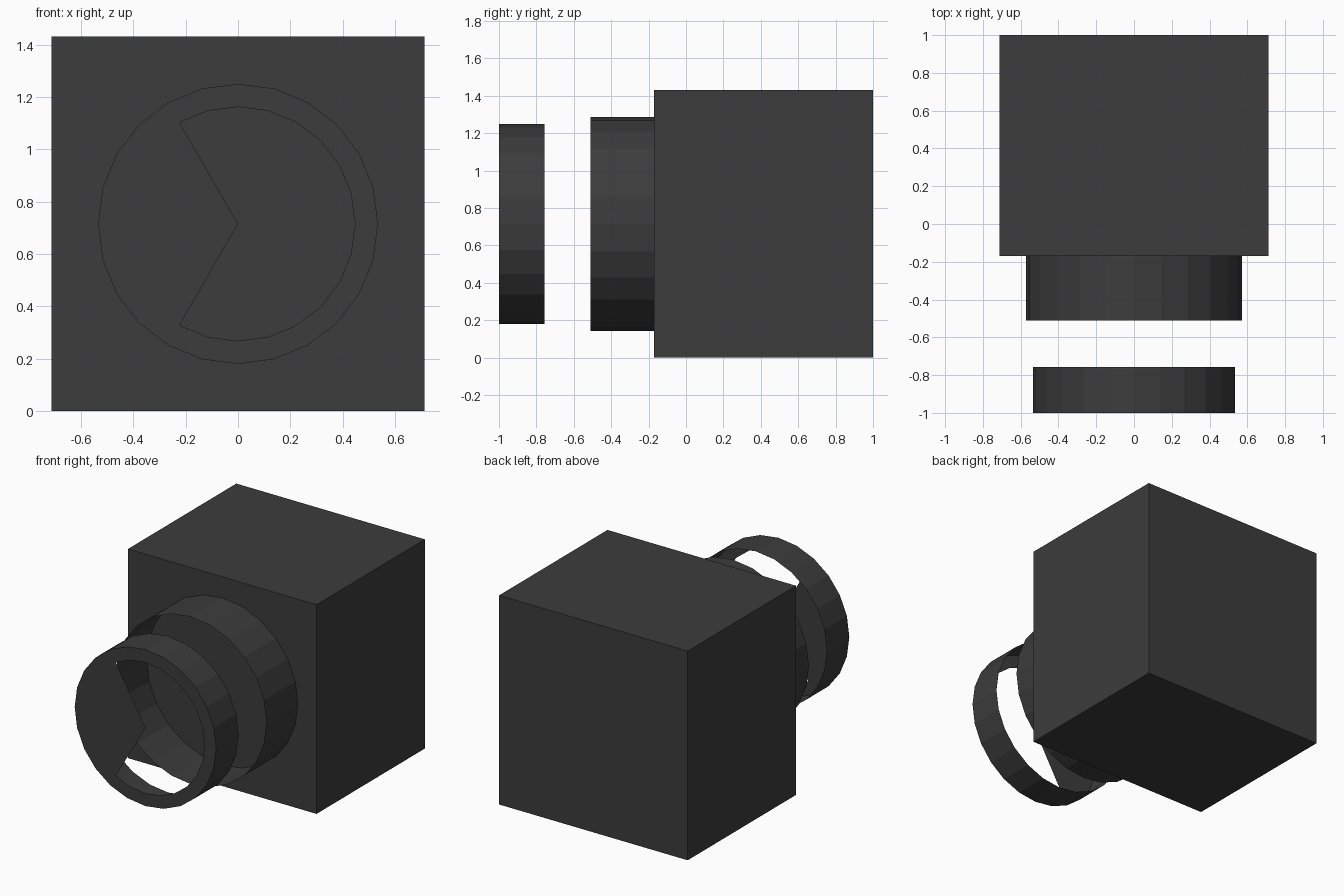
import bpy, bmesh
from math import cos, sin, radians

if "Cube" in bpy.data.objects:
    bpy.data.objects.remove(bpy.data.objects["Cube"])

SIDES = 24
AXIS_Z = 0.715          # height of the barrel axis

dark = bpy.data.materials.new("dark_grey")
dark.diffuse_color = (0.045, 0.045, 0.045, 1)
dark.use_nodes = True
dark.node_tree.nodes["Principled BSDF"].inputs["Base Color"].default_value = dark.diffuse_color


def finish(name, bm):
    mesh = bpy.data.meshes.new(name)
    bm.to_mesh(mesh)
    bm.free()
    mesh.materials.append(dark)
    obj = bpy.data.objects.new(name, mesh)
    bpy.context.collection.objects.link(obj)
    return obj


def ring(bm, radius, y):
    """Circle of vertices around the barrel axis, starting at +x."""
    step = 360 / SIDES
    return [bm.verts.new((radius * cos(radians(i * step)), y,
                          AXIS_Z + radius * sin(radians(i * step))))
            for i in range(SIDES)]


def bridge(bm, a, b):
    for i in range(SIDES):
        j = (i + 1) % SIDES
        bm.faces.new((a[i], a[j], b[j], b[i]))


# Body: closed box
bm = bmesh.new()
bmesh.ops.create_cube(bm, size=1)
for v in bm.verts:
    v.co = (v.co.x * 1.426, v.co.y * 1.17 + 0.415, v.co.z * 1.43 + AXIS_Z)
finish("body", bm)

# Rear sleeve: thin open tube against the body
bm = bmesh.new()
bridge(bm, ring(bm, 0.572, -0.51), ring(bm, 0.572, -0.17))
finish("rear_sleeve", bm)

# Front cap: thin outer wall, flat rim, and a 120 degree shutter wedge
bm = bmesh.new()
back = ring(bm, 0.535, -0.757)
front = ring(bm, 0.535, -1)
inner = ring(bm, 0.447, -1)
bridge(bm, front, back)
bridge(bm, inner, front)
hub = bm.verts.new((0, -1, AXIS_Z))
for i in range(SIDES // 3, 2 * SIDES // 3):
    bm.faces.new((hub, inner[i], inner[i + 1]))
finish("front_cap", bm)
